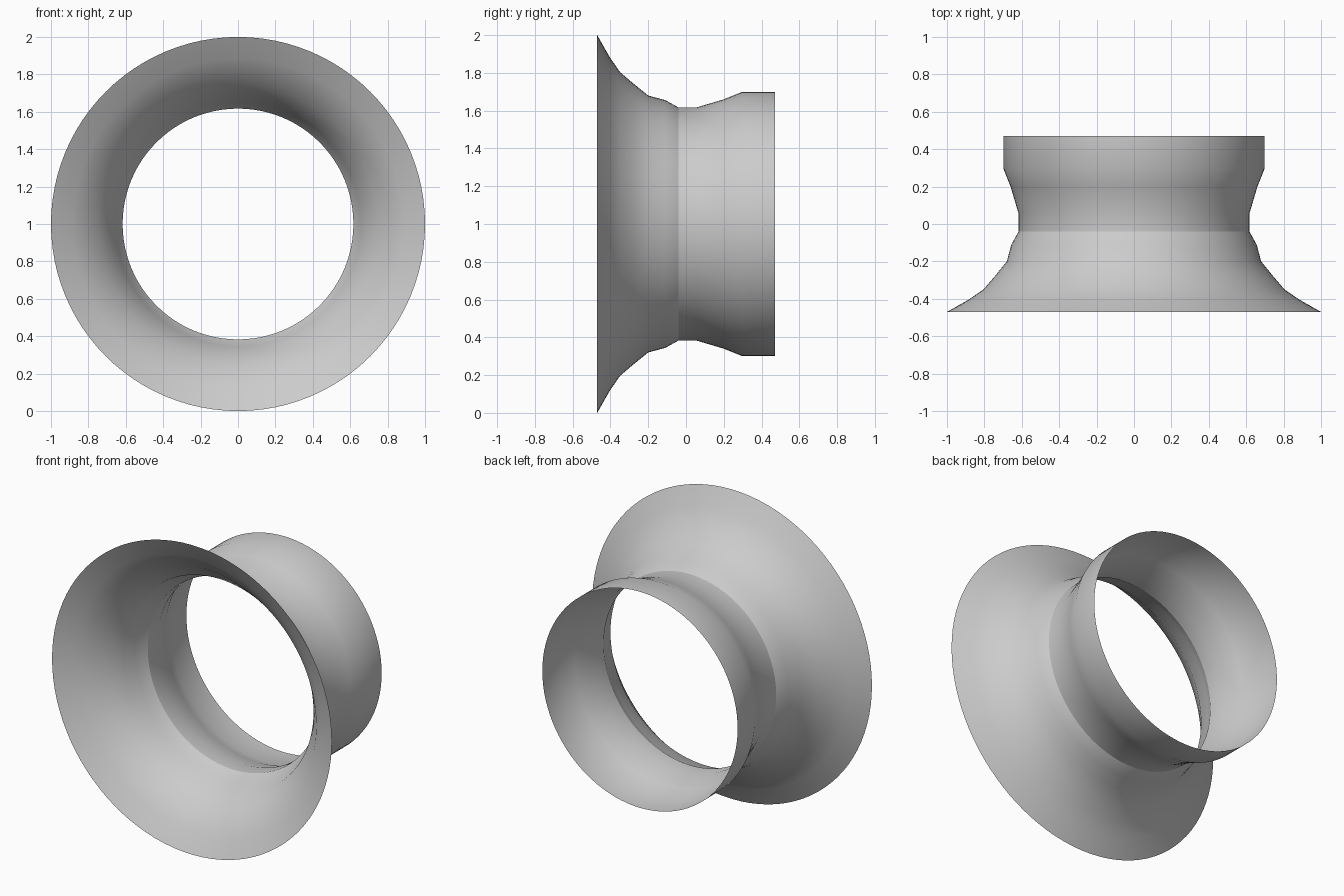
import bpy, bmesh, math

if "Cube" in bpy.data.objects:
    bpy.data.objects.remove(bpy.data.objects["Cube"])

SEGMENTS = 96
CENTRE_Z = 1.0

grey = bpy.data.materials.new("plain grey")
grey.diffuse_color = (0.6, 0.6, 0.6, 1.0)
grey.use_nodes = True
grey.node_tree.nodes["Principled BSDF"].inputs["Base Color"].default_value = grey.diffuse_color


def lathe_y(name, profile):
    """Spin a (y, radius) profile around the horizontal y axis as an open shell."""
    bm = bmesh.new()
    rings = []
    for y, r in profile:
        rings.append([bm.verts.new((r * math.cos(a), y, CENTRE_Z + r * math.sin(a)))
                      for a in (2 * math.pi * i / SEGMENTS for i in range(SEGMENTS))])
    for a, b in zip(rings, rings[1:]):
        for i in range(SEGMENTS):
            j = (i + 1) % SEGMENTS
            f = bm.faces.new((a[i], b[i], b[j], a[j]))
            f.smooth = True
    mesh = bpy.data.meshes.new(name)
    bm.to_mesh(mesh)
    bm.free()
    mesh.materials.append(grey)
    obj = bpy.data.objects.new(name, mesh)
    bpy.context.collection.objects.link(obj)
    return obj


# Flared front horn, ending in a crisp edge at the throat
lathe_y("flared_horn", [(-0.47, 1.0), (-0.405, 0.885), (-0.35, 0.805), (-0.28, 0.745),
                        (-0.20, 0.68), (-0.11, 0.656), (-0.04, 0.617)])

# Rear collar, widening from the throat to a straight sleeve
lathe_y("rear_collar", [(-0.04, 0.617), (0.055, 0.617), (0.20, 0.66),
                        (0.295, 0.698), (0.47, 0.698)])
